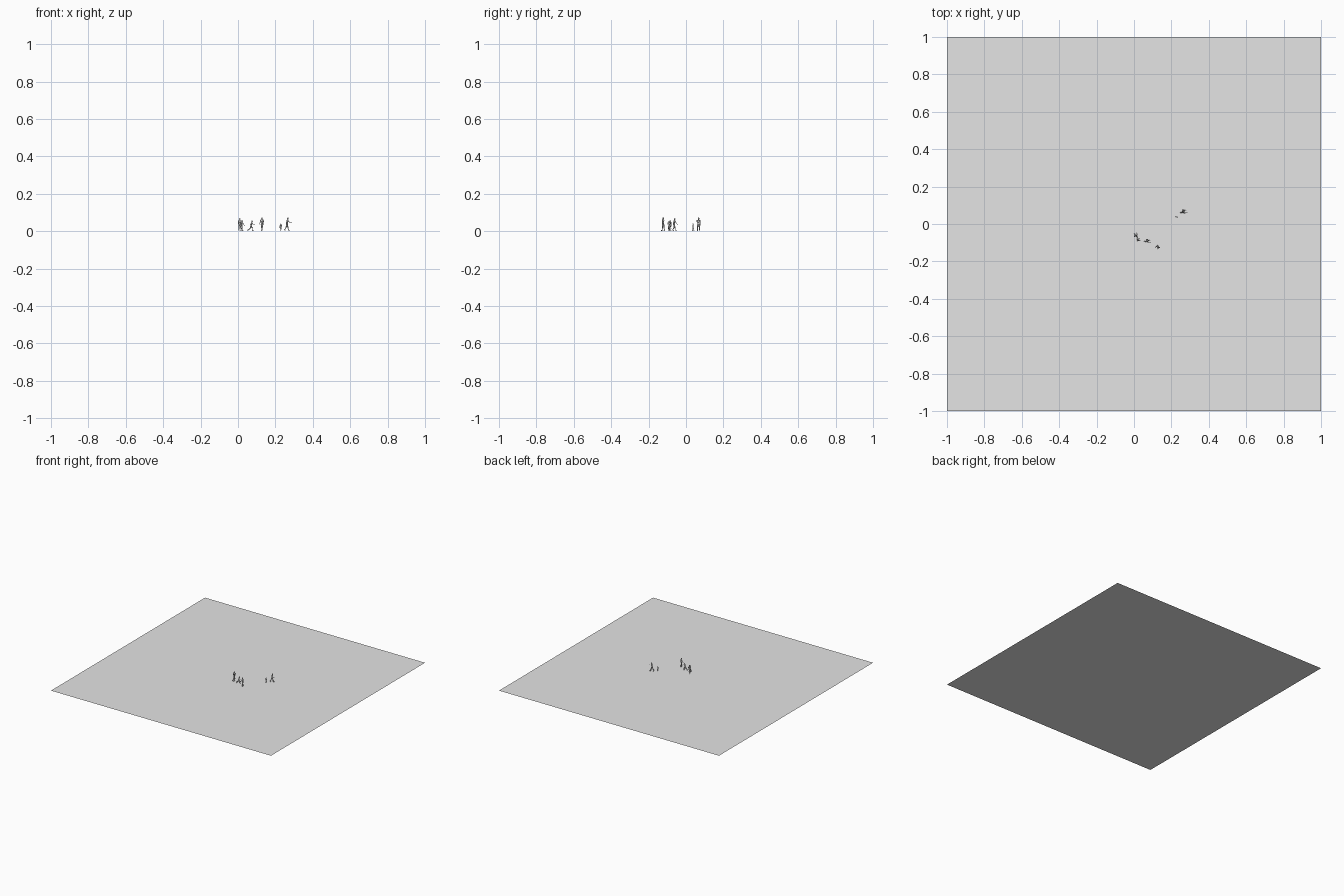
import bpy, bmesh, math
from mathutils import Vector, Matrix

if "Cube" in bpy.data.objects:
    bpy.data.objects.remove(bpy.data.objects["Cube"])


def material(name, c):
    m = bpy.data.materials.new(name)
    m.diffuse_color = (*c, 1)
    m.use_nodes = True
    m.node_tree.nodes["Principled BSDF"].inputs["Base Color"].default_value = m.diffuse_color
    return m


GREY = material("light grey", (0.78, 0.78, 0.78))


def add_object(name, bm, smooth=False):
    me = bpy.data.meshes.new(name)
    bm.to_mesh(me)
    bm.free()
    me.materials.append(GREY)
    ob = bpy.data.objects.new(name, me)
    bpy.context.collection.objects.link(ob)
    if smooth:
        for p in me.polygons:
            p.use_smooth = True
    return ob


def ball(bm, c, r, scale=(1, 1, 1)):
    m = Matrix.Translation(c) @ Matrix.Diagonal((*scale, 1))
    bmesh.ops.create_uvsphere(bm, u_segments=10, v_segments=7, radius=r, matrix=m)


def limb(bm, a, b, r1, r2, flat=1.0):
    """Tapered tube from a to b; flat squashes it front to back."""
    d = b - a
    rot = Vector((0, 0, 1)).rotation_difference(d).to_matrix().to_4x4()
    m = Matrix.Translation((a + b) / 2) @ rot @ Matrix.Diagonal((1, flat, 1, 1))
    bmesh.ops.create_cone(bm, cap_ends=True, segments=10, radius1=r1, radius2=r2,
                          depth=d.length, matrix=m)


def swing(length, deg, out=0.0):
    """Hanging segment swung forward (+y) by deg and sideways by out."""
    a = math.radians(deg)
    return Vector((out, math.sin(a) * length, -math.cos(a) * length))


def person(name, x, y, height, heading, legs, arms, lean=0):
    """legs and arms hold (upper angle, lower angle) for the left and right side."""
    bm = bmesh.new()
    hip = Vector((0, 0, 0.5))
    la = math.radians(lean)
    up = Vector((0, math.sin(la), math.cos(la)))
    chest, neck, head = hip + up * 0.30, hip + up * 0.36, hip + up * 0.435
    # torso, neck and head
    ball(bm, hip, 0.085, (1, 0.75, 0.9))
    limb(bm, hip, hip + up * 0.15, 0.085, 0.075, 0.7)
    limb(bm, hip + up * 0.15, chest, 0.075, 0.11, 0.62)
    limb(bm, chest, neck, 0.11, 0.035, 0.6)
    limb(bm, neck - up * 0.02, head, 0.033, 0.033)
    ball(bm, head, 0.065, (0.85, 1, 1.1))
    for i, s in enumerate((-1, 1)):
        # leg and foot
        top = hip + Vector((s * 0.05, 0, -0.01))
        knee = top + swing(0.24, legs[i][0])
        ankle = knee + swing(0.22, legs[i][1])
        limb(bm, top, knee, 0.055, 0.038)
        ball(bm, knee, 0.038)
        limb(bm, knee, ankle, 0.038, 0.024)
        toe = ankle + swing(0.11, legs[i][1] + 78)
        limb(bm, ankle + (ankle - toe) * 0.3, toe, 0.028, 0.022)
        # arm and hand
        shoulder = chest + Vector((s * 0.11, 0, 0))
        elbow = shoulder + swing(0.17, arms[i][0], s * 0.025)
        wrist = elbow + swing(0.15, arms[i][1])
        ball(bm, shoulder, 0.04)
        limb(bm, shoulder, elbow, 0.036, 0.027)
        ball(bm, elbow, 0.027)
        limb(bm, elbow, wrist, 0.027, 0.018)
        ball(bm, wrist + (wrist - elbow) * 0.2, 0.026, (0.6, 1, 1.3))
    # scale to the wanted height and stand it on the ground
    zs = [v.co.z for v in bm.verts]
    lo, k = min(zs), height / (max(zs) - min(zs))
    place = (Matrix.Translation((x, y, 0)) @ Matrix.Rotation(math.radians(heading), 4, 'Z')
             @ Matrix.Scale(k, 4) @ Matrix.Translation((0, 0, -lo)))
    bmesh.ops.transform(bm, matrix=place, verts=bm.verts)
    return add_object(name, bm, True)


# ground sheet
bm = bmesh.new()
bmesh.ops.create_grid(bm, x_segments=1, y_segments=1, size=1)
add_object("ground_sheet", bm)

# group of four in front
person("adult_walking", 0.01, -0.062, 0.070, 20, ((18, 4), (-14, -28)), ((-20, -5), (20, 45)), 3)
person("child_beside_adult", 0.021, -0.085, 0.058, -60, ((14, 0), (-12, -25)), ((-15, 5), (18, 50)), 4)
person("child_running", 0.069, -0.09, 0.057, -90, ((45, -5), (-22, -60)), ((-40, 30), (35, 95)), 14)
person("adult_standing", 0.128, -0.122, 0.074, 150, ((10, 2), (-8, -16)), ((-10, 5), (12, 35)), 1)
# pair behind
person("small_child", 0.229, 0.038, 0.042, -25, ((8, 0), (-8, -14)), ((-8, 0), (10, 25)), 0)
person("adult_striding", 0.262, 0.067, 0.073, -80, ((22, 8), (-20, -32)), ((-22, -5), (40, 85)), 8)
